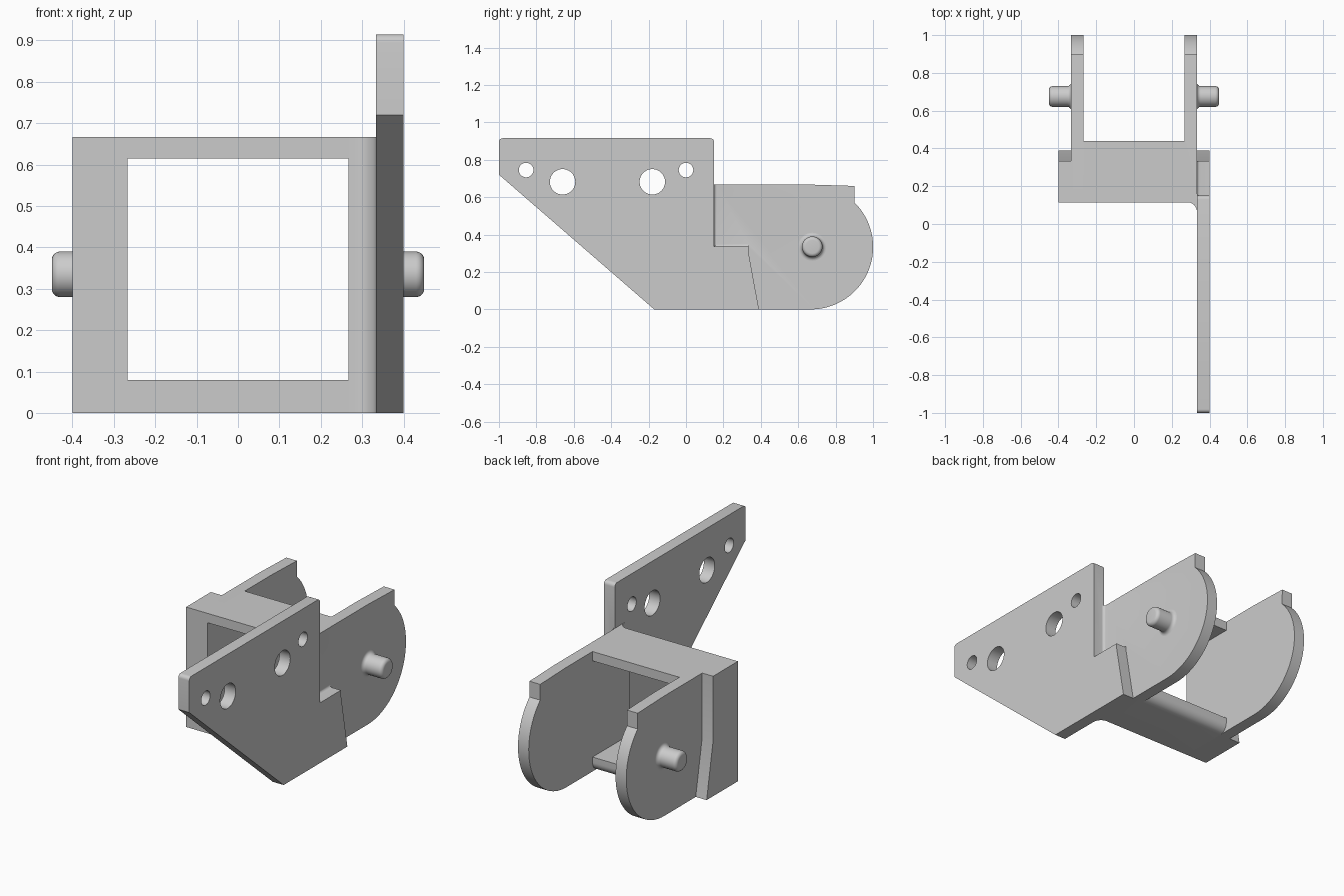
import bpy, bmesh, math
from mathutils import Vector

if "Cube" in bpy.data.objects:
    bpy.data.objects.remove(bpy.data.objects["Cube"])

grey = bpy.data.materials.new("plain grey")
grey.diffuse_color = (0.6, 0.6, 0.6, 1)
grey.use_nodes = True
grey.node_tree.nodes["Principled BSDF"].inputs["Base Color"].default_value = grey.diffuse_color


def arc(cx, cy, r, a0, a1, n=8):
    """Points along a circular arc, angles in degrees."""
    angles = [math.radians(a0 + (a1 - a0) * i / n) for i in range(n + 1)]
    return [(cx + r * math.cos(a), cy + r * math.sin(a)) for a in angles]


def add_object(name, bm):
    bmesh.ops.recalc_face_normals(bm, faces=bm.faces)
    mesh = bpy.data.meshes.new(name)
    bm.to_mesh(mesh)
    bm.free()
    mesh.materials.append(grey)
    ob = bpy.data.objects.new(name, mesh)
    bpy.context.collection.objects.link(ob)
    return ob


def prism(name, outline, axis, lo, hi):
    """Extrude a 2D outline along an axis from lo to hi."""
    place = {"X": lambda u, v: (lo, u, v),
             "Y": lambda u, v: (u, lo, v),
             "Z": lambda u, v: (u, v, lo)}[axis]
    bm = bmesh.new()
    face = bm.faces.new([bm.verts.new(place(u, v)) for u, v in outline])
    ext = bmesh.ops.extrude_face_region(bm, geom=[face], use_keep_orig=True)
    shift = Vector([(hi - lo) * (a == axis) for a in "XYZ"])
    bmesh.ops.translate(bm, vec=shift, verts=[e for e in ext["geom"] if isinstance(e, bmesh.types.BMVert)])
    return add_object(name, bm)


def combine(target, other, operation):
    mod = target.modifiers.new(operation, "BOOLEAN")
    mod.operation, mod.object, mod.solver = operation, other, "EXACT"
    bpy.context.view_layer.objects.active = target
    bpy.ops.object.modifier_apply(modifier=mod.name)
    bpy.data.objects.remove(other)


def smooth(ob):
    bpy.ops.object.select_all(action="DESELECT")
    ob.select_set(True)
    bpy.context.view_layer.objects.active = ob
    bpy.ops.object.shade_smooth_by_angle(angle=math.radians(30))


IN, OUT, SIDE, TOP, FRONT = 0.267, 0.333, 0.4, 0.667, 0.115

# Two rear arms with round ends and a small square tab
arm = ([(FRONT, 0), (0.667, 0)] + arc(0.667, 0.3335, 0.3335, -90, 45.7, 40)[1:]
       + [(0.9, 0.66), (0.667, TOP), (FRONT, TOP)])
frame = prism("bracket_frame", arm, "X", IN, OUT)
parts = [prism("left_arm", arm, "X", -OUT, -IN)]

# Top and bottom cross panels
parts.append(prism("top_panel", [(FRONT, 0.615), (0.44, 0.615), (0.44, TOP), (FRONT, TOP)], "X", -IN, IN))
parts.append(prism("bottom_panel", [(FRONT, 0)] + arc(0.39, 0.05, 0.05, -90, 0)
                   + [(0.44, 0.08), (FRONT, 0.08)], "X", -IN, IN))

# Left shoulder with a slanted lower back edge
parts.append(prism("left_shoulder", [(FRONT, 0), (0.39, 0), (0.333, 0.31), (0.333, TOP), (FRONT, TOP)],
                   "X", -SIDE, -OUT))

# Right mounting plate with four holes
plate = prism("mounting_plate", [(-0.17, 0), (0.39, 0), (0.333, 0.31), (0.333, 0.335), (0.15, 0.335)]
              + arc(0.13, 0.895, 0.02, 0, 90, 5) + arc(-0.98, 0.895, 0.02, 90, 180, 5)
              + [(-1, 0.72)], "X", OUT, SIDE)
for y, z, r in ((-0.855, 0.745, 0.039), (-0.66, 0.682, 0.068), (-0.18, 0.682, 0.068), (0, 0.745, 0.039)):
    cutter = prism("hole_cutter", arc(y, z, r, 0, 360, 40)[:-1], "X", 0.3, 0.45)
    cutter.hide_render = True
    combine(plate, cutter, "DIFFERENCE")
parts.append(plate)

# Concave fillets where the plate meets the frame
parts.append(prism("front_fillet", [(OUT, FRONT)] + arc(0.283, 0.065, 0.05, 90, 0), "Z", 0, TOP))
parts.append(prism("notch_side_fillet", [(OUT, 0.15)] + arc(0.348, 0.165, 0.015, 270, 180, 5), "Z", 0.335, TOP))
parts.append(prism("notch_floor_fillet", [(OUT, 0.335)] + arc(0.348, 0.35, 0.015, 270, 180, 5), "Y", 0.15, 0.333))

for part in parts:
    combine(frame, part, "UNION")
smooth(frame)

# Pivot pegs with flared base and rounded tip, mirrored to both arms
bm = bmesh.new()
profile = arc(0.075, 0.353, 0.02, 270, 180, 6) + arc(0.035, 0.43, 0.02, 0, 90, 6) + [(0, 0.45)]
verts = [bm.verts.new((x, 0.675, 0.335 + r)) for r, x in profile]
edges = [bm.edges.new(pair) for pair in zip(verts, verts[1:])]
bmesh.ops.spin(bm, geom=verts + edges, cent=(0, 0.675, 0.335), axis=(1, 0, 0),
               angle=math.tau, steps=40, use_duplicate=False)
bmesh.ops.remove_doubles(bm, verts=bm.verts, dist=1e-4)
pegs = add_object("pivot_pegs", bm)
smooth(pegs)
pegs.modifiers.new("both sides", "MIRROR")
